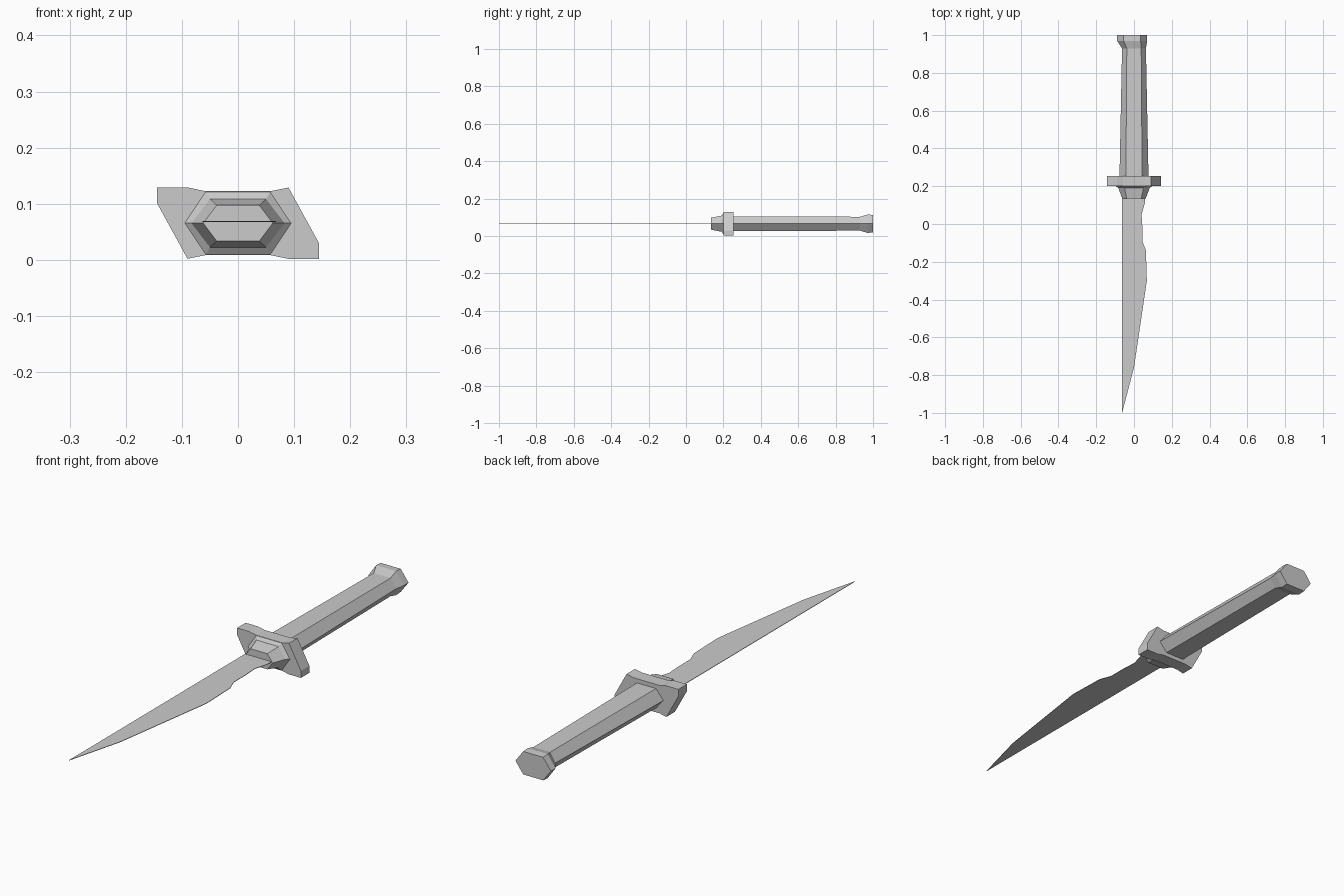
import bpy, bmesh

if "Cube" in bpy.data.objects:
    bpy.data.objects.remove(bpy.data.objects["Cube"])

ZC = 0.0655  # height of the knife's long axis


def make_object(name, bm):
    bmesh.ops.recalc_face_normals(bm, faces=bm.faces)
    mesh = bpy.data.meshes.new(name)
    bm.to_mesh(mesh)
    bm.free()
    obj = bpy.data.objects.new(name, mesh)
    bpy.context.collection.objects.link(obj)
    return obj


def loft(name, rings):
    """Skin a list of equal-length point rings and cap both ends."""
    bm = bmesh.new()
    loops = [[bm.verts.new(p) for p in ring] for ring in rings]
    for a, b in zip(loops, loops[1:]):
        n = len(a)
        for i in range(n):
            bm.faces.new((a[i], a[(i + 1) % n], b[(i + 1) % n], b[i]))
    bm.faces.new(loops[0])
    bm.faces.new(loops[-1])
    return make_object(name, bm)


def hexagon(y, half_width, half_flat, half_height, shift=0.0):
    w, f, h = half_width, half_flat, half_height
    outline = [(-w, 0), (-f, h), (f, h), (w, 0), (f, -h), (-f, -h)]
    return [(x + shift, y, ZC + z) for x, z in outline]


# Handle: six-sided grip tapering towards the pommel
loft("handle", [hexagon(0.24, 0.077, 0.043, 0.040),
                hexagon(0.94, 0.063, 0.038, 0.037)])

# Pommel: flared cap, slightly wider on one side
loft("pommel", [hexagon(0.93, 0.063, 0.038, 0.037),
                hexagon(0.97, 0.080, 0.045, 0.049, -0.010),
                hexagon(1.0, 0.080, 0.045, 0.047, -0.010)])

# Guard: slanted outline, one half turned 180 degrees for the other
half = [(-0.09, -0.0635), (-0.144, 0.035), (-0.144, 0.0635),
        (-0.089, 0.0635), (-0.058, 0.057), (0.058, 0.057)]
guard_outline = half[:5] + [(-x, -z) for x, z in half[:5]]
# walk round: left wing, top edge, right wing, bottom edge
guard_outline = half[:5] + [(0.058, 0.057)] + \
    [(-x, -z) for x, z in half[:5]] + [(-0.058, -0.057)]
loft("guard", [[(x, y, ZC + z) for x, z in guard_outline]
               for y in (0.2, 0.255)])

# Collar: stepped hexagonal block holding the blade
loft("collar", [hexagon(0.135, 0.062, 0.038, 0.032),
                hexagon(0.19, 0.083, 0.05, 0.043),
                hexagon(0.201, 0.096, 0.058, 0.057)])

# Blade: thin single-edged sheet with a notch near the collar
blade_outline = [(-0.063, 0.16), (-0.063, -1.0), (0.0, -0.76), (0.068, -0.30),
                 (0.063, -0.14), (0.044, -0.09), (0.044, -0.01),
                 (0.040, 0.05), (0.057, 0.11), (0.057, 0.16)]
loft("blade", [[(x, y, z) for x, y in blade_outline]
               for z in (0.0675, 0.0695)])
